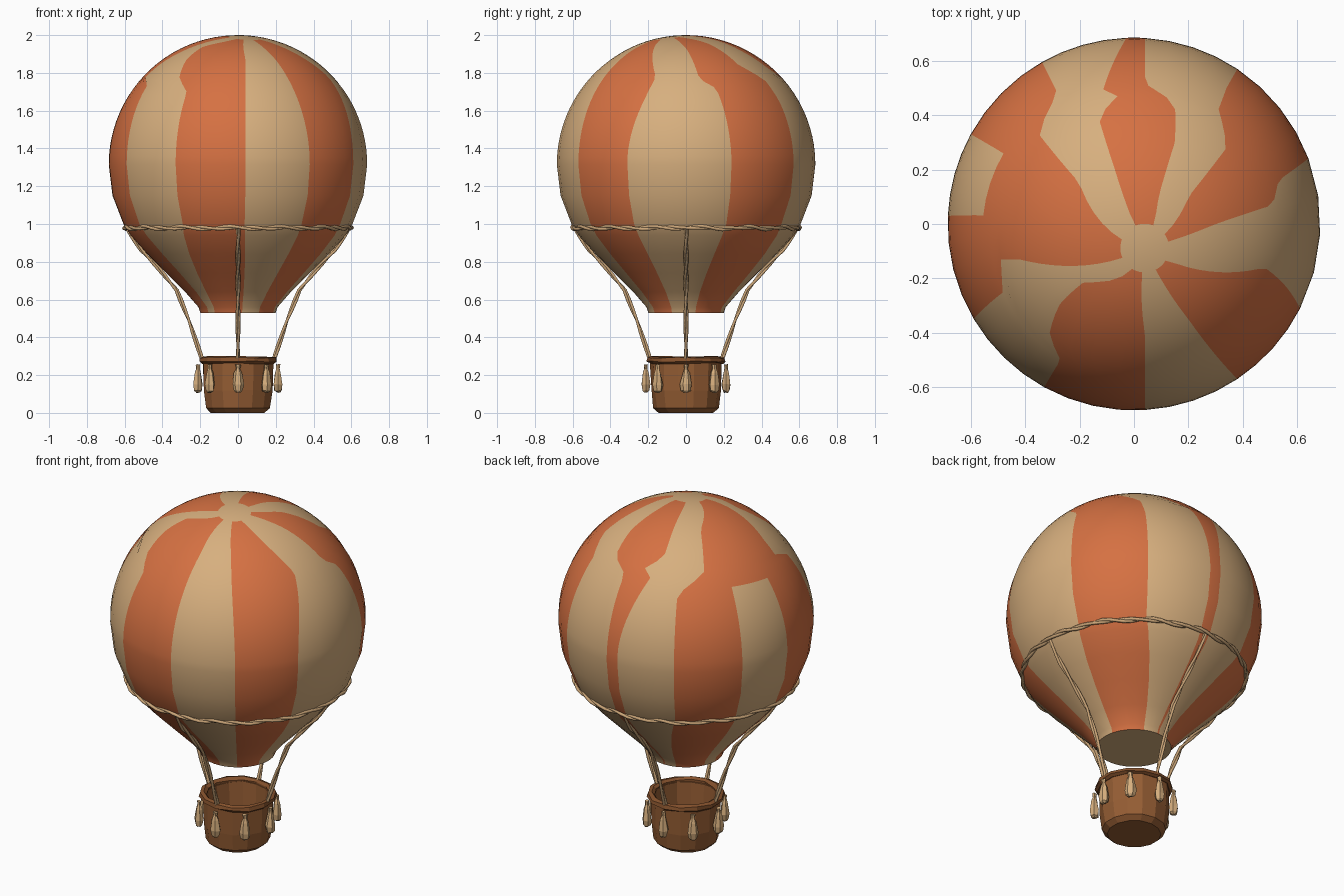
import bpy, bmesh, math, random
from mathutils import Vector

random.seed(4)
cube = bpy.data.objects.get("Cube")
if cube:
    bpy.data.objects.remove(cube, do_unlink=True)


def material(name, r, g, b):
    m = bpy.data.materials.new(name)
    m.use_nodes = True
    m.diffuse_color = (r, g, b, 1)
    m.node_tree.nodes["Principled BSDF"].inputs["Base Color"].default_value = (r, g, b, 1)
    return m


TAN = material("cream cloth", 0.68, 0.43, 0.21)
ORANGE = material("orange cloth", 0.67, 0.165, 0.055)
ROPE = material("rope", 0.60, 0.38, 0.19)
WICKER = material("wicker brown", 0.30, 0.11, 0.034)
RIM = material("dark wicker", 0.24, 0.085, 0.026)


def add_object(name, bm, mats, smooth=False):
    bmesh.ops.recalc_face_normals(bm, faces=bm.faces)
    mesh = bpy.data.meshes.new(name)
    bm.to_mesh(mesh)
    bm.free()
    for m in mats:
        mesh.materials.append(m)
    obj = bpy.data.objects.new(name, mesh)
    bpy.context.collection.objects.link(obj)
    if smooth:
        bpy.ops.object.select_all(action="DESELECT")
        obj.select_set(True)
        bpy.context.view_layer.objects.active = obj
        bpy.ops.object.shade_smooth_by_angle(angle=math.radians(35))
    return obj


def skin(bm, rings, paint=None):
    """Join closed rings of vertices with quads."""
    for k in range(len(rings) - 1):
        a, b = rings[k], rings[k + 1]
        for j in range(len(a)):
            n = (j + 1) % len(a)
            f = bm.faces.new((a[j], a[n], b[n], b[j]))
            if paint:
                f.material_index = paint(k, j)


def lathe(name, profile, sides, mat, jitter=0.0, closed=False, caps=True):
    bm = bmesh.new()
    rings = []
    for r, z in profile:
        ring = []
        for i in range(sides):
            a = math.tau * (i + 0.5) / sides
            rr = r + random.uniform(-jitter, jitter)
            dz = random.uniform(-jitter, jitter) if z > 0.05 else 0
            ring.append(bm.verts.new((rr * math.cos(a), rr * math.sin(a), z + dz)))
        rings.append(ring)
    skin(bm, rings + rings[:1] if closed else rings)
    if caps and not closed:
        bm.faces.new(rings[0])
        bm.faces.new(rings[-1])
    return add_object(name, bm, [mat])


# Envelope: stripe edges as plan points in hundredths, crown to equator, counterclockwise
R, ZC = 0.685, 1.315
CROWN = Vector((0.04, -0.09))
EDGES = [
    [(-1, -17), (-18, -21), (-27, -29), (-31, -40), (-27, -50), (-33, -60)],
    [(3, -18), (4, -40), (4, -68)],
    [(7, -15), (20, -35), (38, -57)],
    [(8, -12), (14, -14), (48, -16), (55, -22), (61, -31)],
    [(11, -7), (30, 0), (51, 7), (53, 16), (64, 24)],
    [(11, -4), (20, 10), (34, 28), (31, 42), (34, 50), (38, 57)],
    [(6, -4), (9, 10), (15, 30), (15, 45), (6, 49), (4, 54), (4, 68)],
    [(3, -4), (0, 0), (-7, 20), (-13, 39), (-12, 47), (-5, 48), (-3, 68)],
    [(-2, -7), (-20, 15), (-35, 33), (-28, 48), (-34, 60)],
    [(-3, -9), (-48, 26), (-60, 33)],
    [(-3, -10), (-50, 3), (-68, 3)],
    [(-3, -12), (-10, -14), (-42, -13), (-51, -13), (-48, -25), (-59, -35)],
]
MOUTH_TURN = [-9, 3, 0, 5, -6, 9, 2, -1, -10, 3, -2, 8]   # stripe flare in degrees
LOWER = [(0.665, 1.15), (0.607, 1.0), (0.57, 0.94), (0.48, 0.84), (0.38, 0.74),
         (0.28, 0.64), (0.21, 0.56), (0.2, 0.53)]


def unproject(p):
    rho = p.length
    for _ in range(25):
        q = p - CROWN * (1 - min(1, (rho / R) ** 2))
        rho = q.length
    return rho, math.atan2(q.y, q.x)


def edge_curve(points):
    """Stripe edge as (radius, angle) pairs with unwrapped angles."""
    pairs = [unproject(Vector(p) / 100) for p in points]
    rim = pairs[-1][1] % math.tau
    if rim > math.radians(240):
        rim -= math.tau
    return sorted((r, rim + (a - rim + math.pi) % math.tau - math.pi) for r, a in pairs)


def angle_at(curve, rho):
    if rho <= curve[0][0]:
        return curve[0][1]
    for (r0, a0), (r1, a1) in zip(curve, curve[1:]):
        if rho <= r1:
            return a0 + (a1 - a0) * (rho - r0) / max(r1 - r0, 1e-6)
    return curve[-1][1]


curves = [edge_curve(e) for e in EDGES]
COLS, ROWS = 4, 24


def ring_angles(rho, flare=0.0):
    edges = [angle_at(c, rho) + math.radians(t) * flare for c, t in zip(curves, MOUTH_TURN)]
    edges.append(edges[0] + math.tau)
    return [a + (b - a) * j / COLS for a, b in zip(edges, edges[1:]) for j in range(COLS)]


def envelope_paint(k, j):
    panel = j // COLS
    merged = panel == 9 and k < ROWS * 0.56
    return int(k > 0 and (panel % 2 == 0 or merged))


bm = bmesh.new()
rings = []
for k in range(1, ROWS + 1):
    rho = R * math.sin(math.pi / 2 * k / ROWS)
    ring = []
    for a in ring_angles(rho):
        p = Vector((math.cos(a), math.sin(a))) * rho + CROWN * (1 - (rho / R) ** 2)
        z = ZC + math.sqrt(max(0, R * R - p.length_squared))
        ring.append(bm.verts.new((p.x, p.y, z)))
    rings.append(ring)
for r, z in LOWER:
    flare = min(1, max(0, (1.0 - z) / 0.4))
    rings.append([bm.verts.new((r * math.cos(a), r * math.sin(a), z))
                  for a in ring_angles(R, flare)])
skin(bm, rings, envelope_paint)
top = bm.verts.new((CROWN.x, CROWN.y, ZC + math.sqrt(R * R - CROWN.length_squared)))
for a, b in zip(rings[0], rings[0][1:] + rings[0][:1]):
    bm.faces.new((top, a, b))
bm.faces.new(rings[-1])
add_object("envelope", bm, [TAN, ORANGE], smooth=True)


# Ropes: two strands twisted round a path
def twisted_rope(name, path, turns, radius, closed=False):
    data = bpy.data.curves.new(name, "CURVE")
    data.dimensions = "3D"
    data.bevel_depth = radius
    data.bevel_resolution = 1
    data.materials.append(ROPE)
    n = len(path)
    for phase in (0, math.pi):
        s = data.splines.new("POLY")
        s.points.add(n - 1)
        s.use_cyclic_u = closed
        for i, p in enumerate(path):
            after = path[(i + 1) % n] if closed else path[min(i + 1, n - 1)]
            before = path[i - 1] if closed else path[max(i - 1, 0)]
            t = (after - before).normalized()
            u = t.cross(Vector((0, 0, 1))).normalized()
            a = phase + math.tau * turns * i / n
            q = p + (u * math.cos(a) + t.cross(u) * math.sin(a)) * radius * 0.75
            s.points[i].co = (*q, 1)
    obj = bpy.data.objects.new(name, data)
    bpy.context.collection.objects.link(obj)
    bpy.ops.object.select_all(action="DESELECT")
    obj.select_set(True)
    bpy.context.view_layer.objects.active = obj
    bpy.ops.object.convert(target="MESH")


hoop = [Vector((0.598 * math.cos(math.tau * i / 96), 0.598 * math.sin(math.tau * i / 96),
                0.98 + 0.004 * math.sin(i * 0.9))) for i in range(96)]
twisted_rope("hoop_rope", hoop, 14, 0.009, closed=True)

SAG = [(0.592, 0.98), (0.51, 0.86), (0.42, 0.765), (0.325, 0.65), (0.26, 0.49), (0.192, 0.29)]
for side, turn in (("front", -90), ("left", 0), ("back", 90), ("right", 180)):
    c, s = math.cos(math.radians(turn)), math.sin(math.radians(turn))
    path = []
    for (r0, z0), (r1, z1) in zip(SAG, SAG[1:]):
        for f in (0, 0.33, 0.67):
            r = r0 + (r1 - r0) * f
            path.append(Vector((r * c, r * s, z0 + (z1 - z0) * f)))
    path.append(Vector((SAG[-1][0] * c, SAG[-1][0] * s, SAG[-1][1])))
    twisted_rope(side + "_rope", path, 2, 0.008)

# Basket: open tub with a floor, then its rim
lathe("basket", [(0.145, 0.0), (0.172, 0.025), (0.185, 0.12), (0.19, 0.275),
                 (0.17, 0.275), (0.16, 0.1), (0.14, 0.04)], 14, WICKER, 0.003)
lathe("basket_rim", [(0.192, 0.262), (0.208, 0.272), (0.205, 0.292),
                     (0.185, 0.298), (0.17, 0.285), (0.172, 0.265)], 14, RIM, 0.004, closed=True)

# Sandbags hung round the basket
for i in range(8):
    a = math.tau * i / 8
    bag = lathe("sandbag_%d" % (i + 1), [(0.014, 0.255), (0.011, 0.235), (0.02, 0.21),
                (0.031, 0.15), (0.025, 0.118), (0.012, 0.108)], 6, TAN, 0.003)
    bag.location = (0.212 * math.cos(a), 0.212 * math.sin(a), 0)
    bag.rotation_euler.z = a
    bag.scale.x = 0.85
